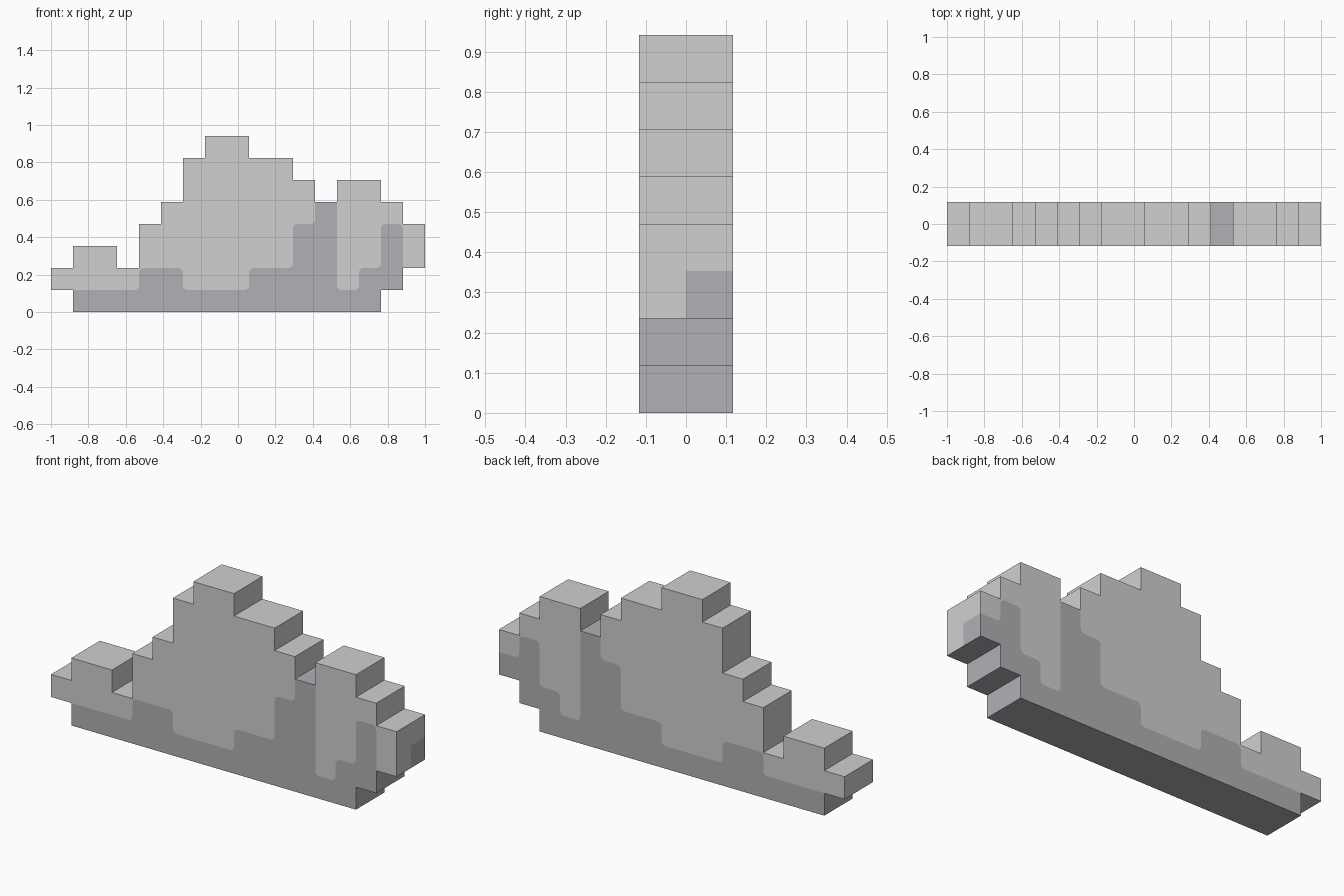
import bpy, bmesh
from mathutils import Vector

if "Cube" in bpy.data.objects:
    bpy.data.objects.remove(bpy.data.objects["Cube"])

U = 2 / 17            # one grid block
LIGHT, DARK = 0, 1


def make_material(name, rgb):
    m = bpy.data.materials.new(name)
    m.diffuse_color = (*rgb, 1)
    m.use_nodes = True
    m.node_tree.nodes["Principled BSDF"].inputs["Base Color"].default_value = m.diffuse_color
    return m


def rounded(path, r=0.22, steps=3):
    """Round every inner corner of an open path (block units)."""
    pts = [Vector(p) for p in path]
    out = [pts[0]]
    for a, b, c in zip(pts, pts[1:], pts[2:]):
        p = b + (a - b).normalized() * r
        q = b + (c - b).normalized() * r
        for i in range(steps + 1):
            t = i / steps
            out.append(p * (1 - t) ** 2 + b * 2 * t * (1 - t) + q * t * t)
    return out + [pts[-1]]


# Stepped cloud outline, left puff and right puff
left_top = [(0, 1), (0, 2), (1, 2), (1, 3), (3, 3), (3, 2), (4, 2), (4, 4),
            (5, 4), (5, 5), (6, 5), (6, 7), (7, 7), (7, 8), (9, 8), (9, 7),
            (11, 7), (11, 6), (12, 6)]
right_top = [(13, 6), (15, 6), (15, 5), (16, 5), (16, 4), (17, 4)]

# Soft borders between the light top and the shaded base
left_border = rounded([(12, 5), (12, 4), (11, 4), (11, 2), (9, 2), (9, 1),
                       (6, 1), (6, 2), (4, 2), (4, 1), (1, 1)])
climb = [(16, 4), (15, 4), (15, 2), (14, 2), (14, 1), (13, 1), (13, 5)]
right_front = rounded([(16, 2)] + climb)
right_back = rounded([(17, 3), (16, 3)] + climb)
base = [(16, 1), (15, 1), (15, 0), (1, 0)]


def regions(back):
    border = right_back if back else right_front
    tip = [] if back else [(17, 3), (17, 2)]
    foot = [(17, 2), (16, 2)] if back else []
    return [(left_top + left_border, LIGHT),
            (right_top + tip + border, LIGHT),
            (border[::-1] + foot + base + left_border[::-1], DARK)]


bm = bmesh.new()
for back in (False, True):
    y = U if back else -U
    caps = []
    cache = {}

    def vert(p):
        key = (round(p[0], 4), round(p[1], 4))
        if key not in cache:
            cache[key] = bm.verts.new(((p[0] - 8.5) * U, y, p[1] * U))
        return cache[key]

    # Coloured front or back faces
    for pts, mat in regions(back):
        f = bm.faces.new([vert(p) for p in pts])
        f.material_index = mat
        caps.append(f)
    # Walls from the outline to the middle plane, coloured like their region
    rim = [(e, f) for f in caps for e in f.edges if len(e.link_faces) == 1]
    mid = {}
    for e, f in rim:
        for v in e.verts:
            if v not in mid:
                mid[v] = bm.verts.new((v.co.x, 0, v.co.z))
    for e, f in rim:
        a, b = e.verts
        wall = bm.faces.new((a, b, mid[b], mid[a]))
        # underside of the right tip is shaded
        under = all(v.co.x > 7.4 * U and abs(v.co.z - 2 * U) < 0.01 for v in (a, b))
        wall.material_index = DARK if under else f.material_index

bmesh.ops.remove_doubles(bm, verts=bm.verts, dist=1e-4)
bmesh.ops.triangulate(bm, faces=[f for f in bm.faces if len(f.verts) > 4])
bmesh.ops.recalc_face_normals(bm, faces=bm.faces)

mesh = bpy.data.meshes.new("cloud_body")
bm.to_mesh(mesh)
bm.free()
mesh.materials.append(make_material("light cloud grey", (0.63, 0.63, 0.63)))
mesh.materials.append(make_material("shaded cloud grey", (0.44, 0.435, 0.465)))
obj = bpy.data.objects.new("cloud_body", mesh)
bpy.context.collection.objects.link(obj)
